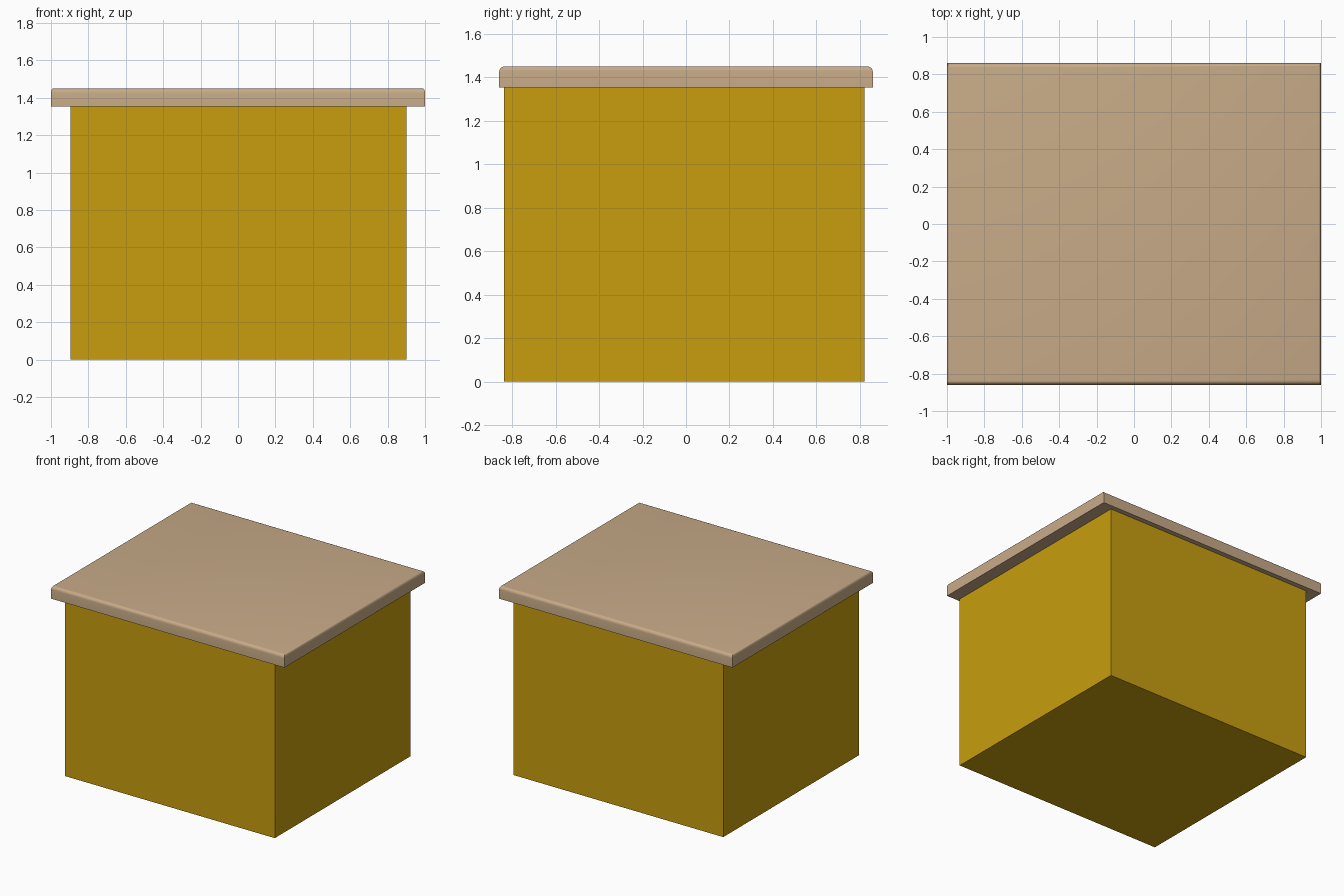
import bpy, bmesh
from mathutils import Vector

if "Cube" in bpy.data.objects:
    bpy.data.objects.remove(bpy.data.objects["Cube"])


def material(name, color):
    mat = bpy.data.materials.new(name)
    mat.diffuse_color = (*color, 1)
    mat.use_nodes = True
    mat.node_tree.nodes["Principled BSDF"].inputs["Base Color"].default_value = mat.diffuse_color
    return mat


def box(name, low, high, mat, bevel=0, stretch=(1, 1, 1)):
    """Box between two corners; optional rounded top edges, bevel scaled per axis."""
    low, high = Vector(low), Vector(high)
    s = Vector(stretch)
    bm = bmesh.new()
    bmesh.ops.create_cube(bm, size=1)
    size = high - low
    bmesh.ops.scale(bm, vec=[size[i] / s[i] for i in range(3)], verts=bm.verts)
    if bevel:
        top = [e for e in bm.edges if all(v.co.z > 0 for v in e.verts)]
        bmesh.ops.bevel(bm, geom=top, offset=bevel, segments=5,
                        profile=0.5, affect='EDGES')
    bmesh.ops.scale(bm, vec=s, verts=bm.verts)
    bmesh.ops.translate(bm, vec=(low + high) / 2, verts=bm.verts)
    mesh = bpy.data.meshes.new(name)
    bm.to_mesh(mesh)
    bm.free()
    mesh.materials.append(mat)
    obj = bpy.data.objects.new(name, mesh)
    bpy.context.collection.objects.link(obj)
    return obj


# Cabinet body
box("cabinet_body", (-0.895, -0.838, 0), (0.902, 0.822, 1.355),
    material("yellow_paint", (0.578, 0.337, 0.0044)))

# Overhanging countertop, rounded along its top edges
top = box("countertop", (-1, -0.86, 1.355), (1, 0.86, 1.451),
          material("tan_top", (0.578, 0.407, 0.246)), 0.025, (0.5, 1, 1))
bpy.context.view_layer.objects.active = top
top.select_set(True)
bpy.ops.object.shade_smooth_by_angle()
